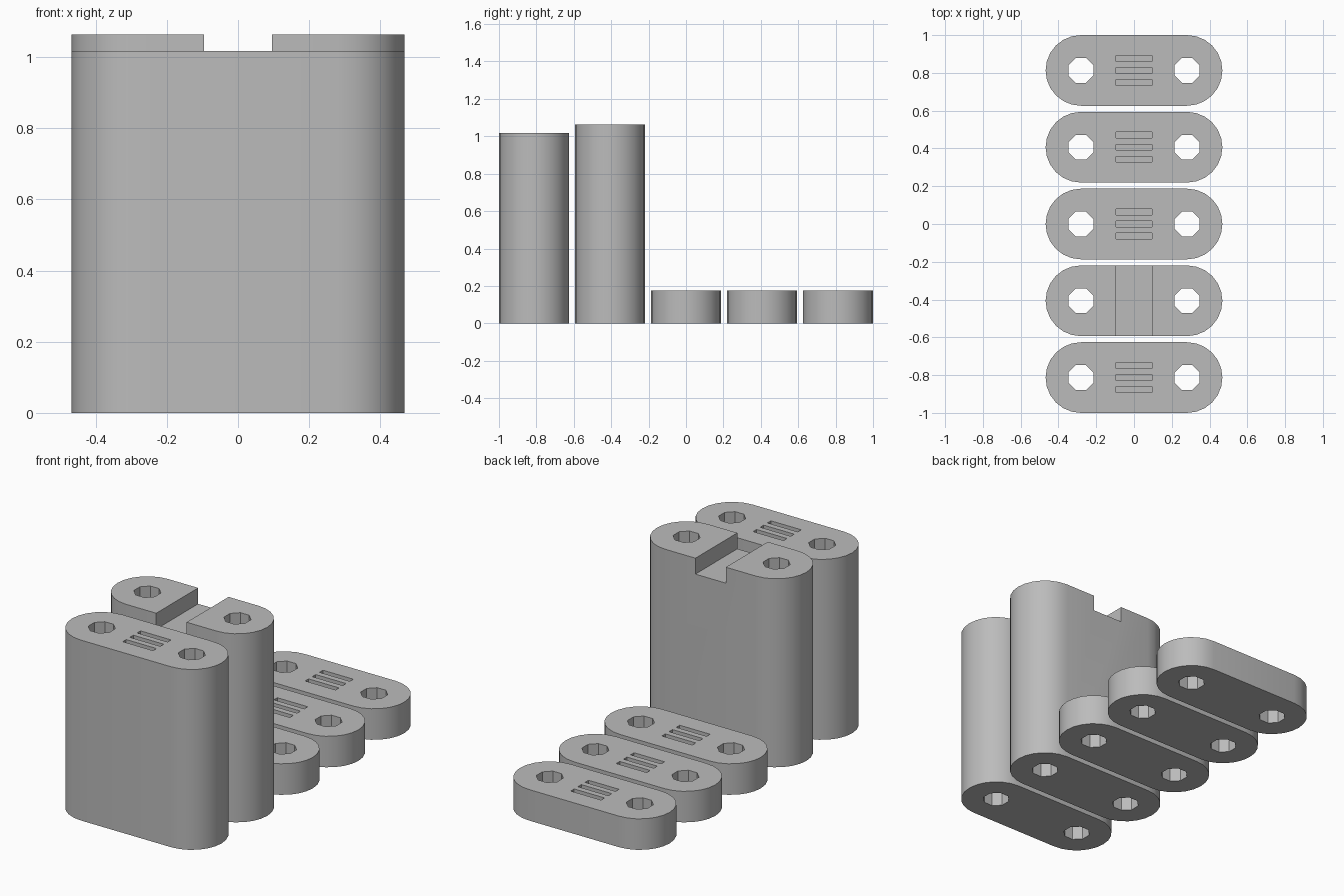
import bpy, bmesh, math
from mathutils import Matrix, Vector

cube = bpy.data.objects.get("Cube")
if cube:
    bpy.data.objects.remove(cube, do_unlink=True)

HALF_STRAIGHT = 0.281   # hole centres share the end arc centres
RADIUS = 0.187
PITCH = 0.4065
SLOT = Vector((0.19, 0.031))
SLOT_DEPTH = 0.02
NOTCH_DEPTH = 0.09

grey = bpy.data.materials.new("plain grey")
grey.use_nodes = True
colour = (0.5, 0.5, 0.5, 1)
grey.diffuse_color = colour
grey.node_tree.nodes["Principled BSDF"].inputs["Base Color"].default_value = colour


def make_object(name, bm):
    mesh = bpy.data.meshes.new(name)
    bmesh.ops.recalc_face_normals(bm, faces=bm.faces)
    bm.to_mesh(mesh)
    bm.free()
    mesh.materials.append(grey)
    obj = bpy.data.objects.new(name, mesh)
    bpy.context.collection.objects.link(obj)
    return obj


def add_box(bm, centre, size):
    matrix = Matrix.Translation(centre) @ Matrix.Diagonal((*size, 1))
    bmesh.ops.create_cube(bm, size=1, matrix=matrix)


def make_block(name, y, height, notched=False):
    # Rounded-end slab
    bm = bmesh.new()
    steps = 12
    verts = []
    for side in (1, -1):
        for i in range(steps + 1):
            a = math.pi * (i / steps - 0.5)
            verts.append(bm.verts.new((side * (HALF_STRAIGHT + RADIUS * math.cos(a)),
                                       y + side * RADIUS * math.sin(a), 0)))
    base = bm.faces.new(verts)
    top = bmesh.ops.extrude_face_region(bm, geom=[base])["geom"]
    bmesh.ops.translate(bm, vec=(0, 0, height),
                        verts=[g for g in top if isinstance(g, bmesh.types.BMVert)])
    block = make_object(name, bm)

    # Octagonal through holes
    bm = bmesh.new()
    for side in (-1, 1):
        matrix = (Matrix.Translation((side * HALF_STRAIGHT, y, height / 2))
                  @ Matrix.Rotation(math.pi / 8, 4, 'Z'))
        bmesh.ops.create_cone(bm, cap_ends=True, segments=8, radius1=0.071,
                              radius2=0.071, depth=height + 0.2, matrix=matrix)
    # Cross notch, or three shallow slots
    if notched:
        add_box(bm, (0, y, height), (SLOT.x, 1, 2 * NOTCH_DEPTH))
    else:
        for row in (-1, 0, 1):
            add_box(bm, (0, y + row * 0.064, height), (*SLOT, 2 * SLOT_DEPTH))
    cutter = make_object(name + "_cutter", bm)
    cutter.hide_render = True

    cut = block.modifiers.new("openings", 'BOOLEAN')
    cut.operation = 'DIFFERENCE'
    cut.solver = 'EXACT'
    cut.object = cutter
    bpy.ops.object.select_all(action='DESELECT')
    block.select_set(True)
    bpy.context.view_layer.objects.active = block
    bpy.ops.object.modifier_apply(modifier=cut.name)
    bpy.data.objects.remove(cutter, do_unlink=True)
    bpy.ops.object.shade_smooth_by_angle(angle=math.radians(30))


# Two tall blocks at the front, three low ones behind
make_block("tall_slotted_block", -2 * PITCH, 1.018)
make_block("tall_notched_block", -PITCH, 1.064, notched=True)
for i, place in enumerate(("front", "middle", "back")):
    make_block("low_block_" + place, i * PITCH, 0.175)
